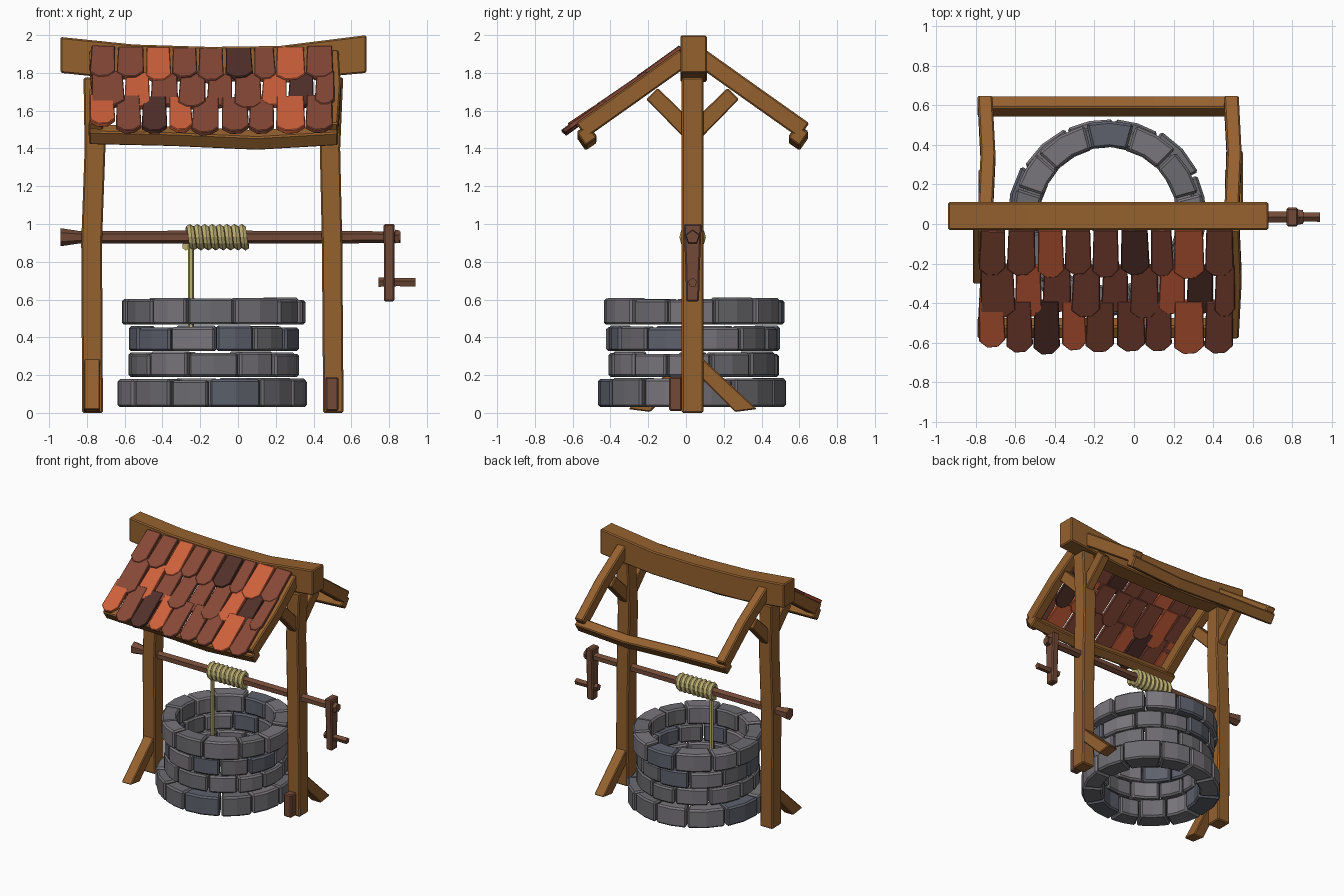
import bpy, bmesh, math, random
from mathutils import Vector, Matrix

if "Cube" in bpy.data.objects:
    bpy.data.objects.remove(bpy.data.objects["Cube"])

random.seed(4)
CY = 0.035          # middle plane of the frame in y
WX, WR = -0.13, 12  # well centre in x, stones per course


def material(name, rgb):
    m = bpy.data.materials.new(name)
    m.diffuse_color = (*rgb, 1)
    m.use_nodes = True
    m.node_tree.nodes["Principled BSDF"].inputs["Base Color"].default_value = m.diffuse_color
    return m


WOOD = material("wood", (0.30, 0.12, 0.028))
DARK = material("dark_wood", (0.17, 0.068, 0.038))
ROPE = material("rope", (0.52, 0.44, 0.17))
STONES = [material("stone_%d" % i, c) for i, c in enumerate(
    [(0.15, 0.145, 0.16), (0.19, 0.18, 0.20), (0.11, 0.12, 0.15)])]
TILES = {k: material("tile_" + k, c) for k, c in
         {"b": (0.24, 0.065, 0.038), "o": (0.62, 0.12, 0.045), "d": (0.085, 0.03, 0.024)}.items()}


def loft(bm, loops, mat=0):
    """Skin equal-length point loops and cap both ends."""
    vs = [[bm.verts.new(p) for p in loop] for loop in loops]
    n = len(vs[0])
    faces = [bm.faces.new(vs[0][::-1]), bm.faces.new(vs[-1])]
    for a, b in zip(vs, vs[1:]):
        for i in range(n):
            j = (i + 1) % n
            faces.append(bm.faces.new((a[i], a[j], b[j], b[i])))
    for f in faces:
        f.material_index = mat


def finish(name, bm, mats, bevel=0.0):
    bmesh.ops.recalc_face_normals(bm, faces=bm.faces[:])
    me = bpy.data.meshes.new(name)
    bm.to_mesh(me)
    bm.free()
    for m in mats:
        me.materials.append(m)
    ob = bpy.data.objects.new(name, me)
    bpy.context.collection.objects.link(ob)
    if bevel:
        b = ob.modifiers.new("bevel", 'BEVEL')
        b.width, b.segments, b.limit_method = bevel, 1, 'ANGLE'
        b.angle_limit = math.radians(40)
    return ob


def beam(name, pts, side, sizes, mat=WOOD):
    """Timber through pts; sizes are (along side, across side), one or per point."""
    pts = [Vector(p) for p in pts]
    a = Vector(side).normalized()
    b = (pts[-1] - pts[0]).normalized().cross(a)
    if not isinstance(sizes, list):
        sizes = [sizes] * len(pts)
    bm = bmesh.new()
    loft(bm, [[p + a * (w / 2 * s) + b * (h / 2 * t)
               for s, t in ((-1, -1), (1, -1), (1, 1), (-1, 1))]
              for p, (w, h) in zip(pts, sizes)])
    return finish(name, bm, [mat], 0.008)


def slab(name, profile, x0, x1, mirror=False, mat=WOOD):
    """Profile in (distance from middle plane, z), extruded in x."""
    s = -1 if mirror else 1
    bm = bmesh.new()
    loft(bm, [[(x, CY + s * y, z) for y, z in profile] for x in (x0, x1)])
    return finish(name, bm, [mat], 0.006)


def rod(name, stations, y, z, n, mat):
    """Round bar along x from (x, radius) stations."""
    bm = bmesh.new()
    loft(bm, [[(x, y + r * math.sin(i * math.tau / n), z + r * math.cos(i * math.tau / n))
               for i in range(n)] for x, r in stations])
    return finish(name, bm, [mat])


# Stone courses of the well
for c, (z0, z1, r) in enumerate([(0.03, 0.18, 0.505), (0.19, 0.32, 0.455),
                                 (0.327, 0.457, 0.455), (0.467, 0.605, 0.48)]):
    bm = bmesh.new()
    step = math.tau / WR
    cuts = [(k + 0.5 * (c % 2) + random.uniform(-0.17, 0.17)) * step for k in range(WR)]
    cuts.append(cuts[0] + math.tau)
    for a0, a1 in zip(cuts, cuts[1:]):
        ro = r + random.uniform(-0.012, 0.008)
        ri = 0.355 + random.uniform(-0.008, 0.008)
        top = z1 + random.uniform(-0.008, 0.006)
        loops = []
        for t in (0, 0.5, 1):
            a = a0 + 0.012 + (a1 - a0 - 0.024) * t
            ca, sa = math.cos(a), math.sin(a)
            loops.append([(WX + q * ca, CY + q * sa, z) for q, z in
                          ((ri, z0), (ro, z0), (ro, top), (ri, top))])
        loft(bm, loops, random.choice([0, 0, 0, 1, 1, 2]))
    finish("stone_course_%d" % (c + 1), bm, STONES, 0.012)

# Slightly bowed posts
beam("left_post", [(-0.77, CY, 0), (-0.775, CY, 0.9), (-0.757, CY, 1.4), (-0.763, CY, 1.775)],
     (1, 0, 0), (0.11, 0.115))
beam("right_post", [(0.505, CY, 0), (0.498, CY, 0.9), (0.487, CY, 1.4), (0.503, CY, 1.775)],
     (1, 0, 0), (0.108, 0.115))

# Foot braces and the short block
foot = [(0.04, 0.30), (0.04, 0.19), (0.225, 0.005), (0.34, 0.02)]
slab("left_foot_brace", foot, -0.815, -0.73, mirror=True)
slab("right_foot_brace", foot, 0.465, 0.55)
beam("foot_block", [(0.497, -0.055, 0.01), (0.497, -0.055, 0.19)], (1, 0, 0), (0.068, 0.07), DARK)

# Sagging ridge beam
beam("ridge_beam", [(-0.94, CY + 0.005, 1.895), (-0.55, CY + 0.005, 1.855), (-0.15, CY + 0.005, 1.845),
                    (0.22, CY + 0.005, 1.85), (0.68, CY + 0.005, 1.90)], (0, 1, 0),
     [(0.14, 0.19), (0.14, 0.19), (0.14, 0.185), (0.14, 0.185), (0.14, 0.20)])

# Rafters, knee braces and eave beams on both slopes
knee = [(0.04, 1.58), (0.04, 1.45), (0.245, 1.66), (0.185, 1.72)]
for s, tag in ((-1, "front"), (1, "back")):
    for x, end in ((-0.75, "left"), (0.495, "right")):
        beam("%s_%s_rafter" % (tag, end), [(x, CY + s * 0.04, 1.885), (x + 0.012, CY + s * 0.3, 1.70),
             (x - 0.003, CY + s * 0.59, 1.495)], (1, 0, 0), (0.075, 0.095))
        slab("%s_%s_knee_brace" % (tag, end), knee, x - 0.035, x + 0.03, mirror=s < 0)
    beam(tag + "_eave_beam", [(-0.79, CY + s * 0.56, 1.475), (-0.35, CY + s * 0.56, 1.465),
                              (0.1, CY + s * 0.56, 1.445), (0.53, CY + s * 0.56, 1.47)],
         (0, s * 0.82, -0.57), (0.075, 0.085))

# Three overlapping rows of clipped tiles on the front slope
rows = [
    ((-0.02, 1.925), 0.29, "bbobbdbob", [-0.78, -0.64, -0.49, -0.35, -0.21, -0.07, 0.08, 0.20, 0.36, 0.51]),
    ((-0.20, 1.79), 0.30, "bobbbbodb", [-0.78, -0.60, -0.46, -0.31, -0.16, -0.02, 0.13, 0.27, 0.41, 0.52]),
    ((-0.38, 1.665), 0.30, "obdobbbob", [-0.79, -0.65, -0.51, -0.37, -0.24, -0.09, 0.06, 0.20, 0.36, 0.51]),
]
keys = list(TILES)
for r, ((y, z), length, colours, xs) in enumerate(rows):
    bm = bmesh.new()
    for k, x0, x1 in zip(colours, xs, xs[1:]):
        w = x1 - x0 - 0.006
        L = length + random.uniform(-0.02, 0.025)
        outline = [(0.006, 0), (w - 0.006, 0), (w, L - 0.05), (w * 0.72, L - 0.005),
                   (w * 0.32, L), (0, L - 0.04)]
        tilt = math.radians(35 + random.uniform(-1.5, 1.0))
        sag = 0.018 * (1 - ((x0 + x1 + 0.26) / 1.3) ** 2)
        M = (Matrix.Translation((x0, y, z - sag + 0.004)) @ Matrix.Rotation(tilt, 4, 'X')
             @ Matrix.Rotation(random.uniform(-0.03, 0.03), 4, 'Z'))
        loft(bm, [[M @ Vector((u, -v, h)) for u, v in outline] for h in (0, 0.026)], keys.index(k))
    finish("tile_row_%d" % (r + 1), bm, [TILES[k] for k in keys], 0.004)

# Windlass axle, crank and handle
rod("axle", [(-0.94, 0.048), (-0.84, 0.033), (-0.1, 0.035), (0.86, 0.031)], CY, 0.93, 6, DARK)
rod("axle_bolt", [(0.83, 0.04), (0.855, 0.036)], CY, 0.93, 5, DARK)
beam("crank", [(0.80, CY, 0.59), (0.80, CY, 0.75), (0.80, CY, 1.0)], (1, 0, 0),
     [(0.055, 0.068), (0.055, 0.075), (0.058, 0.095)], DARK)
rod("crank_handle", [(0.745, 0.028), (0.84, 0.024), (0.94, 0.025)], CY, 0.69, 5, DARK)

# Wound rope and the hanging end
bm = bmesh.new()
turns, seg, n = 8, 12, 6
loops = []
for i in range(turns * seg + 1):
    a = i * math.tau / seg
    x = -0.275 + 0.315 * i / (turns * seg)
    loop = []
    for j in range(n):
        b = j * math.tau / n
        q = 0.048 + 0.022 * math.cos(b)
        loop.append((x + 0.021 * math.sin(b), CY + q * math.sin(a), 0.93 - q * math.cos(a)))
    loops.append(loop)
loft(bm, loops)
finish("rope_coil", bm, [ROPE])
bm = bmesh.new()
loft(bm, [[(-0.25 + 0.016 * math.cos(j * math.tau / 6), CY + 0.016 * math.sin(j * math.tau / 6), z)
           for j in range(6)] for z in (0.40, 0.89)])
finish("hanging_rope", bm, [ROPE])
